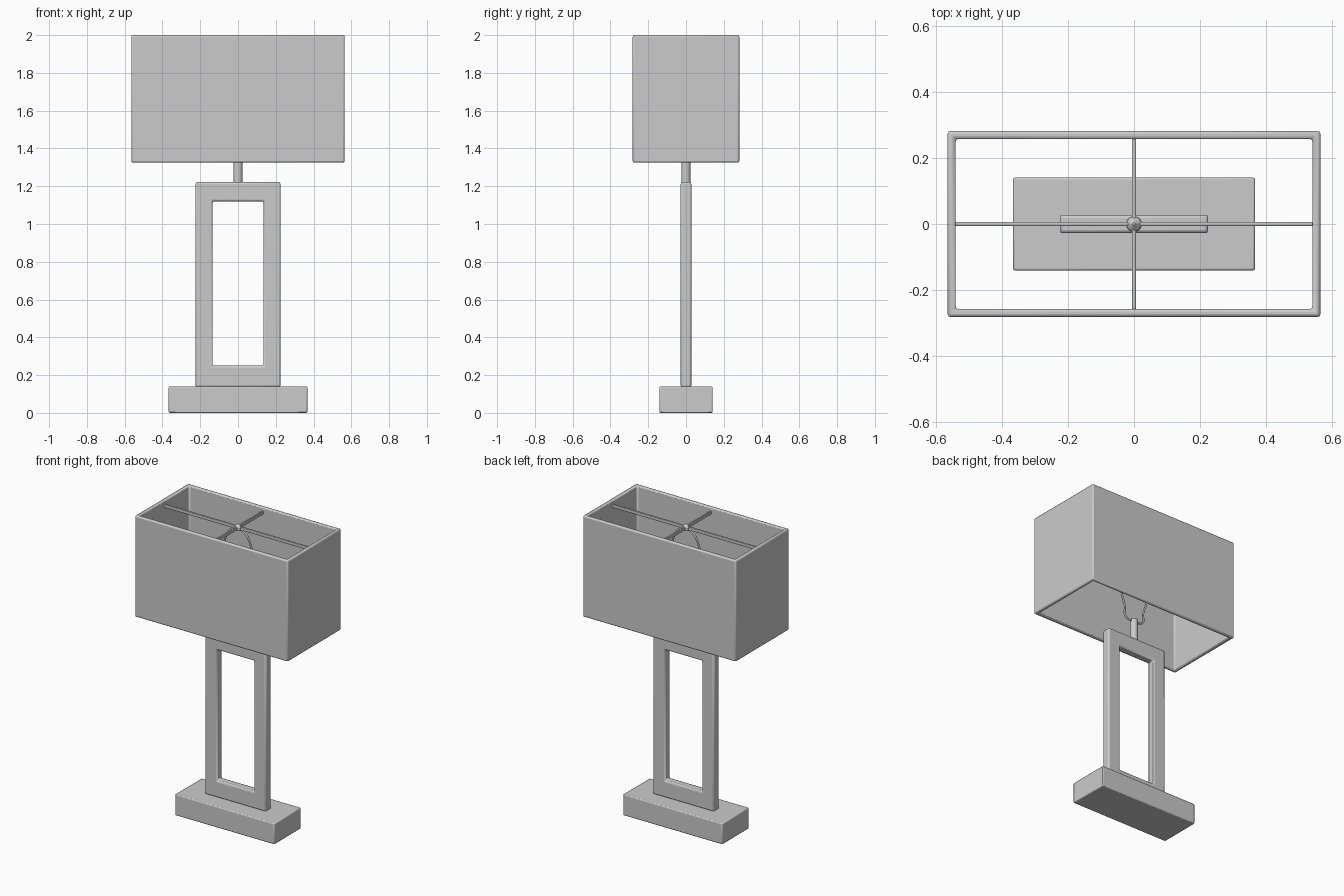
import bpy, bmesh
from math import radians

if "Cube" in bpy.data.objects:
    bpy.data.objects.remove(bpy.data.objects["Cube"])


def finish(ob, bevel=0.0, segments=2):
    bpy.ops.object.select_all(action='DESELECT')
    bpy.context.view_layer.objects.active = ob
    ob.select_set(True)
    if bevel:
        m = ob.modifiers.new("soft_edges", 'BEVEL')
        m.width, m.segments, m.limit_method = bevel, segments, 'ANGLE'
        m.angle_limit = radians(40)
    bpy.ops.object.shade_smooth_by_angle(angle=radians(40))
    return ob


def box(name, size, loc, bevel=0.0):
    bpy.ops.mesh.primitive_cube_add(size=1, location=loc)
    ob = bpy.context.object
    ob.name = name
    ob.scale = size
    bpy.ops.object.transform_apply(location=False, rotation=False, scale=True)
    return finish(ob, bevel)


def cylinder(name, r, z0, z1, bevel=0.0):
    bpy.ops.mesh.primitive_cylinder_add(vertices=32, radius=r, depth=z1 - z0,
                                        location=(0, 0, (z0 + z1) / 2))
    bpy.context.object.name = name
    return finish(bpy.context.object, bevel)


def ring(name, outer, inner, depth, bevel, place):
    """Rectangular tube: outer/inner are (u0, u1, v0, v1); place maps (u, v, w) to xyz."""
    bm = bmesh.new()
    loops = []
    for w in (-depth / 2, depth / 2):
        for u0, u1, v0, v1 in (outer, inner):
            loops.append([bm.verts.new(place(u, v, w))
                          for u, v in ((u0, v0), (u1, v0), (u1, v1), (u0, v1))])
    o0, i0, o1, i1 = loops
    for a, b in ((o0, o1), (o1, i1), (i1, i0), (i0, o0)):
        for k in range(4):
            j = (k + 1) % 4
            bm.faces.new((a[k], a[j], b[j], b[k]))
    bmesh.ops.recalc_face_normals(bm, faces=bm.faces)
    me = bpy.data.meshes.new(name)
    bm.to_mesh(me)
    bm.free()
    ob = bpy.data.objects.new(name, me)
    bpy.context.collection.objects.link(ob)
    return finish(ob, bevel)


# Base block and upright open frame
box("base", (0.734, 0.282, 0.14), (0, 0, 0.07), 0.006)
ring("upright_frame", (-0.225, 0.225, 0.135, 1.222), (-0.135, 0.135, 0.25, 1.12),
     0.056, 0.01, lambda u, v, w: (u, w, v))

# Stem above the frame
cylinder("stem", 0.024, 1.21, 1.37, 0.004)

# Open-ended rectangular shade
ring("shade", (-0.565, 0.565, -0.282, 0.282), (-0.541, 0.541, -0.258, 0.258),
     0.675, 0.009, lambda u, v, w: (u, v, 1.6625 + w))

# Cross bars holding the shade
box("cross_bar_long", (1.09, 0.012, 0.022), (0, 0, 1.965), 0.003)
box("cross_bar_short", (0.012, 0.524, 0.022), (0, 0, 1.965), 0.003)

# Wire harp from stem to cross bars
half = [(0.0, 1.36), (0.055, 1.362), (0.075, 1.385), (0.072, 1.43), (0.098, 1.52),
        (0.11, 1.64), (0.108, 1.78), (0.085, 1.89), (0.045, 1.945), (0.0, 1.955)]
points = half + [(-x, z) for x, z in half[-2:0:-1]]
curve = bpy.data.curves.new("harp", 'CURVE')
curve.dimensions = '3D'
curve.bevel_depth, curve.bevel_resolution, curve.resolution_u = 0.006, 3, 6
spline = curve.splines.new('BEZIER')
spline.bezier_points.add(len(points) - 1)
for bp, (x, z) in zip(spline.bezier_points, points):
    bp.co = (x, 0, z)
    bp.handle_left_type = bp.handle_right_type = 'AUTO'
spline.use_cyclic_u = True
bpy.context.collection.objects.link(bpy.data.objects.new("harp", curve))

# Finial cap on the crossing point
cylinder("finial_collar", 0.022, 1.948, 1.974, 0.003)
bpy.ops.mesh.primitive_cone_add(vertices=24, radius1=0.022, radius2=0.004,
                                depth=0.016, location=(0, 0, 1.981))
bpy.context.object.name = "finial"
finish(bpy.context.object)
